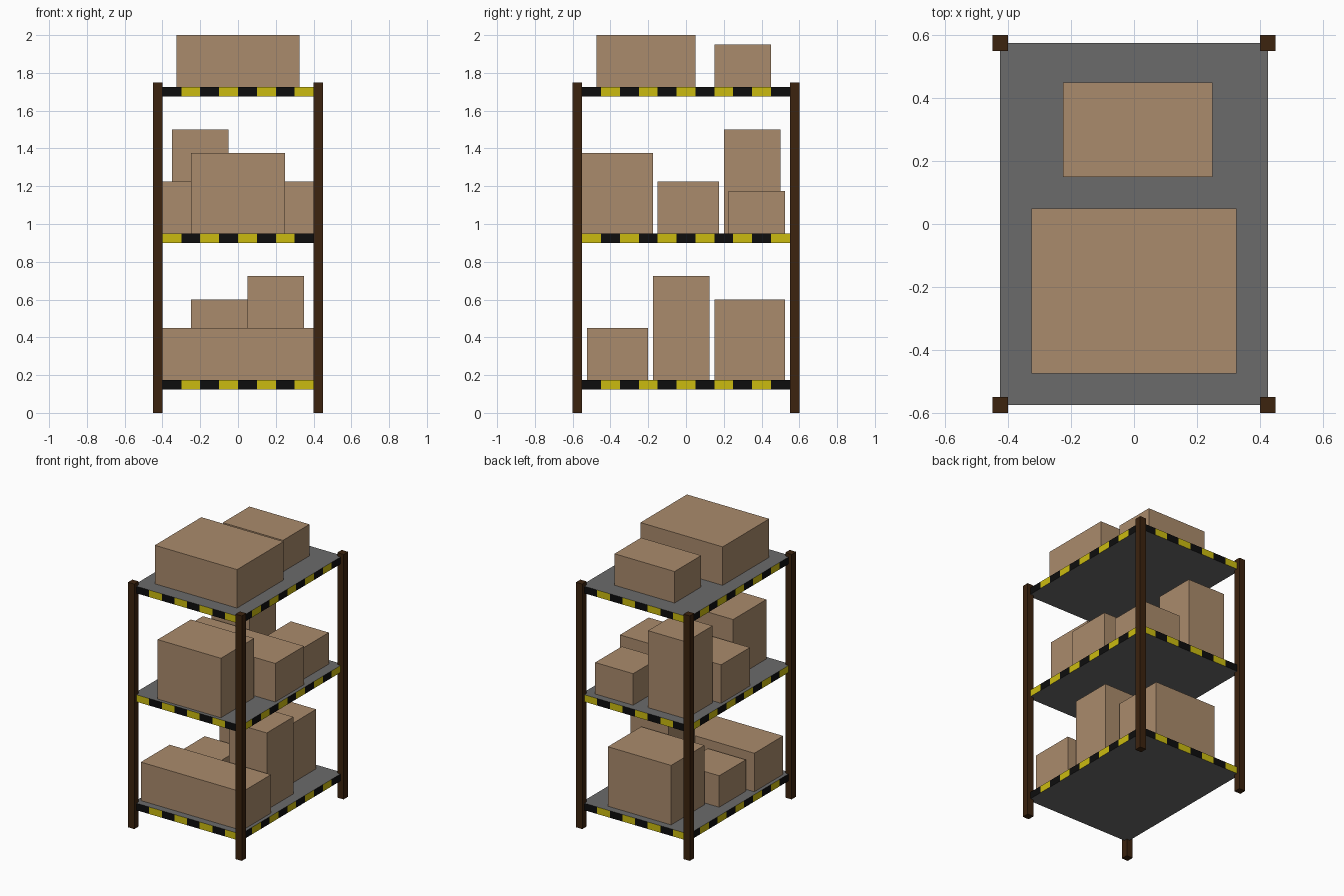
import bpy, bmesh, math
from mathutils import Vector

if "Cube" in bpy.data.objects:
    bpy.data.objects.remove(bpy.data.objects["Cube"])


def material(name, rgb):
    m = bpy.data.materials.new(name)
    m.diffuse_color = (*rgb, 1)
    m.use_nodes = True
    m.node_tree.nodes["Principled BSDF"].inputs["Base Color"].default_value = m.diffuse_color
    return m


CARDBOARD = material("cardboard", (0.402, 0.258, 0.150))
GREY = material("shelf grey", (0.147, 0.147, 0.147))
BLACK = material("stripe black", (0.004, 0.004, 0.004))
YELLOW = material("stripe yellow", (0.60, 0.50, 0.005))
BROWN = material("dark brown", (0.045, 0.017, 0.0045))


def box(name, x, y, z, mats, edit=None):
    """Axis-aligned box from (min, max) ranges, with an optional bmesh edit."""
    bm = bmesh.new()
    bmesh.ops.create_cube(bm, size=1)
    for v in bm.verts:
        v.co = Vector(r[0] if c < 0 else r[1] for c, r in zip(v.co, (x, y, z)))
    if edit:
        edit(bm)
    me = bpy.data.meshes.new(name)
    bm.to_mesh(me)
    bm.free()
    for m in mats:
        me.materials.append(m)
    ob = bpy.data.objects.new(name, me)
    bpy.context.collection.objects.link(ob)
    return ob


def hazard_stripes(first):
    """Cut the shelf every 0.1 and colour its rim alternately black and yellow."""
    def edit(bm):
        cuts = [((i / 10 - 0.4, 0, 0), (1, 0, 0)) for i in range(9)]
        cuts += [((0, i / 10 - 0.55, 0), (0, 1, 0)) for i in range(12)]
        for co, no in cuts:
            bmesh.ops.bisect_plane(bm, geom=bm.verts[:] + bm.edges[:] + bm.faces[:],
                                   plane_co=co, plane_no=no)
        bm.normal_update()
        for f in bm.faces:
            c, n = f.calc_center_median(), f.normal
            if abs(n.z) > 0.5:
                continue
            # distance along each side, running the same way round the shelf
            t = -c.x * n.y + 0.4 if abs(n.y) > 0.5 else c.y * n.x + 0.55
            f.material_index = 1 + (math.floor(t / 0.1) + first) % 2
    return edit


# Corner posts
for sx, side in ((-1, "left"), (1, "right")):
    for sy, end in ((-1, "front"), (1, "back")):
        box(f"{end}_{side}_post", sorted((sx * 0.4, sx * 0.45)),
            sorted((sy * 0.55, sy * 0.6)), (0, 1.75), [BROWN])

# Shelves with striped rims; the middle one starts with yellow
for name, z, first in (("bottom", 0.125, 0), ("middle", 0.9, 1), ("top", 1.675, 0)):
    box(f"{name}_shelf", (-0.425, 0.425), (-0.575, 0.575), (z, z + 0.05),
        [GREY, BLACK, YELLOW], hazard_stripes(first))

# Cardboard boxes: x range, y range, top height, grouped by shelf surface
cartons = {
    ("bottom", 0.175): [((-0.4, 0.4), (-0.525, -0.2), 0.45),
                        ((0.05, 0.35), (-0.175, 0.125), 0.725),
                        ((-0.35, -0.05), (-0.175, 0.125), 0.4),
                        ((-0.25, 0.25), (0.15, 0.525), 0.6)],
    ("middle", 0.95): [((-0.25, 0.25), (-0.55, -0.175), 1.375),
                       ((-0.4, 0.4), (-0.15, 0.175), 1.225),
                       ((-0.35, -0.05), (0.2, 0.5), 1.5),
                       ((0.05, 0.35), (0.225, 0.525), 1.175)],
    ("top", 1.725): [((-0.325, 0.325), (-0.475, 0.05), 2.0),
                     ((-0.225, 0.25), (0.15, 0.45), 1.95)],
}
for (shelf, z), items in cartons.items():
    for i, (x, y, top) in enumerate(items, 1):
        box(f"{shelf}_carton_{i}", x, y, (z, top), [CARDBOARD])
